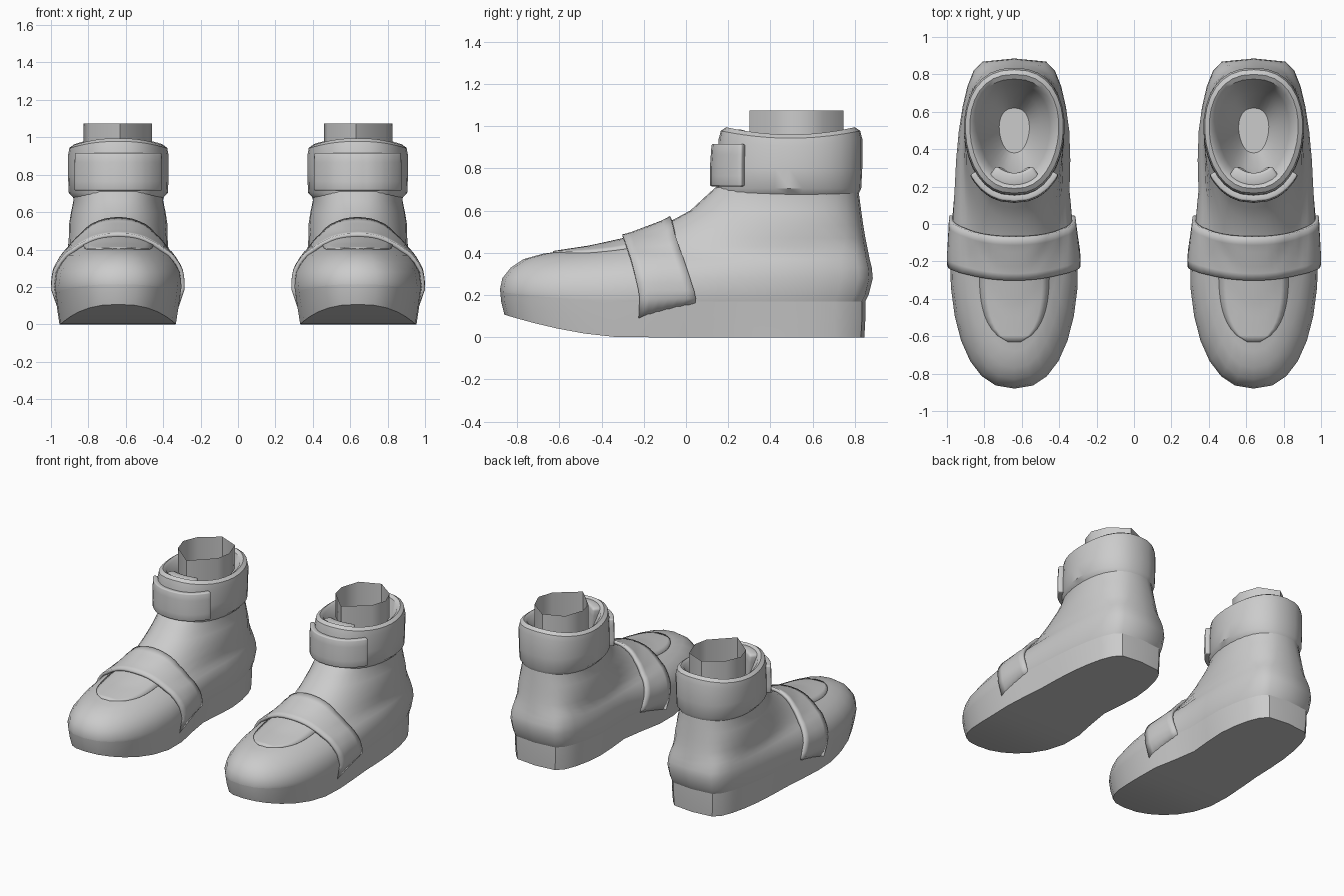
import bpy, bmesh, math
from mathutils import Vector
from mathutils.bvhtree import BVHTree

cube = bpy.data.objects.get("Cube")
if cube:
    bpy.data.objects.remove(cube, do_unlink=True)

CX = 0.64   # centre line of one shoe; the other is mirrored
N = 32      # points per horizontal ring

grey = bpy.data.materials.new("plain_grey")
grey.use_nodes = True
grey.diffuse_color = (0.6, 0.6, 0.6, 1)
grey.node_tree.nodes["Principled BSDF"].inputs["Base Color"].default_value = (0.6, 0.6, 0.6, 1)


def finish(name, bm, thickness=0, bevel=0, angle=40):
    """Turn a bmesh into a mirrored, smooth shaded part."""
    bmesh.ops.recalc_face_normals(bm, faces=bm.faces)
    mesh = bpy.data.meshes.new(name)
    bm.to_mesh(mesh)
    ob = bpy.data.objects.new(name, mesh)
    bpy.context.collection.objects.link(ob)
    mesh.materials.append(grey)
    if thickness:
        mod = ob.modifiers.new("thickness", "SOLIDIFY")
        mod.thickness, mod.offset = thickness, 0
    if bevel:
        mod = ob.modifiers.new("bevel", "BEVEL")
        mod.width, mod.segments = bevel, 2
    ob.modifiers.new("pair", "MIRROR").use_mirror_merge = False
    bpy.ops.object.select_all(action="DESELECT")
    ob.select_set(True)
    bpy.context.view_layer.objects.active = ob
    bpy.ops.object.shade_smooth_by_angle(angle=math.radians(angle))


def ring(bm, z, front, back, w_front, w_back):
    """Foot-shaped horizontal ring with toe spring, waist and a dipped rim."""
    length = back - front
    # long rings have a blunt heel, short ankle rings are nearly elliptical
    heel = 0.85 - 0.48 * min(1, max(0, (length - 0.68) / 1.08))
    verts = []
    for i in range(N):
        a = math.tau * i / N
        c, s = math.cos(a), math.sin(a)
        t = (c + 1) / 2
        y = (front + back) / 2 + length / 2 * c
        w = (w_front + (w_back - w_front) * t) * abs(s) ** (0.82 + (heel - 0.82) * t)
        if z < 0.6:
            waist = math.exp(-((y - 0.14) / 0.24) ** 2) * (1 - z / 0.6)
            w *= 1 - waist * (0.2 if s < 0 else 0.06)
        h = z
        if z < 0.28 and y < -0.3:
            h += 0.11 * ((-0.3 - y) / 0.57) ** 1.6 * (1 - z / 0.28)
        if z > 0.9:
            h += 0.035 * c * c - 0.025
        verts.append(bm.verts.new((CX + math.copysign(w, s), y, h)))
    return verts


def loft(bm, rows, cap_first=False, cap_last=False):
    rings = [ring(bm, *r) for r in rows]
    for a, b in zip(rings, rings[1:]):
        for i in range(N):
            j = (i + 1) % N
            bm.faces.new((a[i], a[j], b[j], b[i]))
    # caps are strips running across the shoe
    for r in [rings[0]] * cap_first + [rings[-1]] * cap_last:
        for i in range(N // 2):
            quad = [r[i], r[i + 1], r[-i - 1], r[-i % N]]
            bm.faces.new(list(dict.fromkeys(quad)))


def grid(rows):
    bm = bmesh.new()
    vs = [[bm.verts.new(p) for p in row] for row in rows]
    for a, b in zip(vs, vs[1:]):
        for i in range(len(a) - 1):
            bm.faces.new((a[i], a[i + 1], b[i + 1], b[i]))
    return bm


# Sole
sole = bmesh.new()
loft(sole, [(0, -.86, .845, .34, .295), (.09, -.875, .85, .36, .298),
            (.17, -.88, .85, .375, .302)], cap_first=True)
finish("sole", sole)

# Upper, from the welt to the ankle
upper = bmesh.new()
loft(upper, [(.17, -.88, .85, .375, .302), (.2, -.88, .865, .38, .308),
             (.28, -.87, .885, .36, .315), (.33, -.83, .88, .315, .318),
             (.37, -.77, .87, .265, .318), (.395, -.68, .865, .22, .318),
             (.43, -.45, .858, .21, .315), (.47, -.27, .85, .205, .312),
             (.53, -.11, .84, .21, .308), (.6, .02, .83, .21, .288),
             (.66, .085, .822, .205, .27), (.71, .14, .815, .22, .265)])
upper_tree = BVHTree.FromBMesh(upper)
finish("upper", upper)

# Padded collar rolling over into the lining
collar = bmesh.new()
loft(collar, [(.675, .14, .815, .215, .262), (.705, .145, .83, .25, .282),
              (.80, .145, .835, .252, .285), (.93, .155, .835, .252, .285),
              (.968, .165, .825, .245, .278), (.985, .19, .80, .22, .255),
              (.97, .215, .775, .2, .235), (.88, .25, .745, .175, .205),
              (.75, .3, .70, .13, .16), (.62, .38, .62, .07, .09)], cap_last=True)
collar_tree = BVHTree.FromBMesh(collar)
finish("collar", collar)


def project(tree, centre, direction, offset):
    """Point on the outside of a surface, lifted by an offset."""
    d = Vector(direction).normalized()
    hit = tree.ray_cast(Vector(centre) + d * 2, -d)[0]
    return (hit if hit else Vector(centre)) + d * offset


# Instep strap
rows = []
for k in range(33):
    a = math.radians(-2 + 184 * k / 32)
    up = max(0, math.sin(a))
    front, back = -0.22 - 0.08 * up, 0.045 - 0.115 * up
    rows.append([project(upper_tree, (CX, front + (back - front) * v / 6, 0.2),
                         (math.cos(a), 0, math.sin(a)), 0.006 + 0.006 * up) for v in range(7)])
# lower strap ends, tucked into the sole
for end, side in ((0, 1), (-1, -1)):
    low = [Vector((p.x - side * 0.035, p.y - 0.005, 0.085 + 0.07 * i / 6))
           for i, p in enumerate(rows[end])]
    rows.insert(0 if end == 0 else len(rows), low)
finish("instep_strap", grid(rows), thickness=0.024)

# Vamp panel behind the toe cap
rows = []
for k in range(13):
    v = k / 12
    half = 0.185 * max(0.03, 1 - v ** 3) ** 0.5
    rows.append([project(upper_tree, (CX + half * (u / 5 - 1), -0.22 - 0.41 * v, 0),
                         (0, 0, 1), 0) for u in range(11)])
finish("vamp_panel", grid(rows), thickness=0.012)

# Ankle strap
rows = []
for k in range(25):
    a = math.radians(-51 + 102 * k / 24)
    rows.append([project(collar_tree, (CX, 0.45, 0.715 + 0.2 * v / 4),
                         (math.sin(a), -math.cos(a), 0), 0.012) for v in range(5)])
finish("ankle_strap", grid(rows), thickness=0.04, bevel=0.008)

# Tongue
rows = []
for k in range(6):
    z = 0.72 + 0.265 * k / 5
    half = 0.08 + 0.04 * k / 5
    rows.append([(CX + half * u / 4, 0.235 + 0.045 * (u / 4) ** 2, z - 0.015 * (u / 4) ** 2)
                 for u in range(-4, 5)])
finish("tongue", grid(rows), thickness=0.075, bevel=0.015)

# Open sock cuff, pointed towards the front
outline = [(-.01, .745), (.135, .685), (.18, .55), (.16, .45),
           (.01, .30), (-.15, .43), (-.185, .54), (-.14, .65)]
rows = [[(CX - x, y, z) for x, y in outline + outline[:1]] for z in (0.9, 1.075)]
cuff = grid(rows)
bmesh.ops.remove_doubles(cuff, verts=cuff.verts, dist=0.0001)
finish("sock_cuff", cuff, angle=50)
